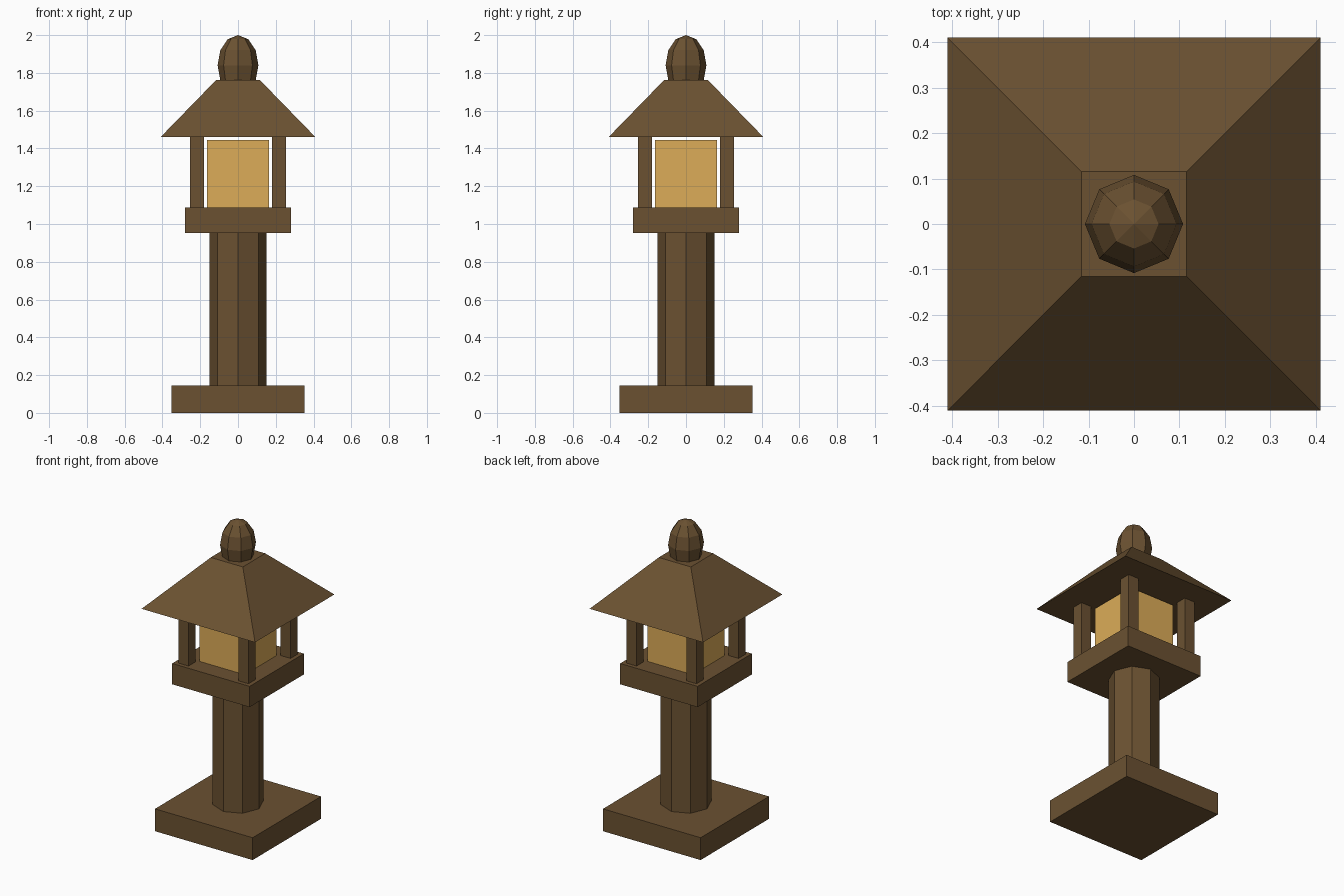
import bpy
import math

if "Cube" in bpy.data.objects:
    bpy.data.objects.remove(bpy.data.objects["Cube"])


def material(name, rgb):
    m = bpy.data.materials.new(name)
    m.diffuse_color = (*rgb, 1.0)
    m.use_nodes = True
    m.node_tree.nodes["Principled BSDF"].inputs["Base Color"].default_value = m.diffuse_color
    return m


WOOD = material("brown_wood", (0.147, 0.083, 0.031))
GLOW = material("amber_panel", (0.716, 0.413, 0.098))


def finish(name, mat):
    ob = bpy.context.object
    ob.name = name
    ob.data.materials.append(mat)
    return ob


def box(name, half, z0, z1, mat, x=0.0, y=0.0):
    """Square block of given half width between two heights."""
    bpy.ops.mesh.primitive_cube_add(size=1, location=(x, y, (z0 + z1) / 2))
    ob = finish(name, mat)
    ob.scale = (2 * half, 2 * half, z1 - z0)
    bpy.ops.object.transform_apply(location=False, rotation=False, scale=True)
    return ob


# Base slab
box("base", 0.353, 0.0, 0.146, WOOD)

# Octagonal column, corners on the axes
bpy.ops.mesh.primitive_cylinder_add(vertices=8, radius=0.152, depth=0.806,
                                    location=(0, 0, 0.549))
finish("column", WOOD)

# Platform and glowing lamp box
box("platform", 0.28, 0.952, 1.088, WOOD)
box("lamp_box", 0.163, 1.088, 1.446, GLOW)

# Four corner posts
for label, sx, sy in (("front_left", -1, -1), ("front_right", 1, -1),
                      ("back_left", -1, 1), ("back_right", 1, 1)):
    box(label + "_post", 0.037, 1.088, 1.46, WOOD, 0.217 * sx, 0.217 * sy)

# Hipped roof: truncated square pyramid
bpy.ops.mesh.primitive_cone_add(vertices=4, radius1=0.41 * math.sqrt(2),
                                radius2=0.116 * math.sqrt(2), depth=0.302,
                                location=(0, 0, 1.611),
                                rotation=(0, 0, math.pi / 4))
finish("roof", WOOD)
bpy.ops.object.transform_apply(location=False, rotation=True, scale=False)

# Faceted egg-shaped finial, sunk into the roof top
bpy.ops.mesh.primitive_uv_sphere_add(segments=8, ring_count=6, radius=1,
                                     location=(0, 0, 1.84))
finial = finish("finial", WOOD)
finial.scale = (0.108, 0.108, 0.16)
bpy.ops.object.transform_apply(location=False, rotation=False, scale=True)
